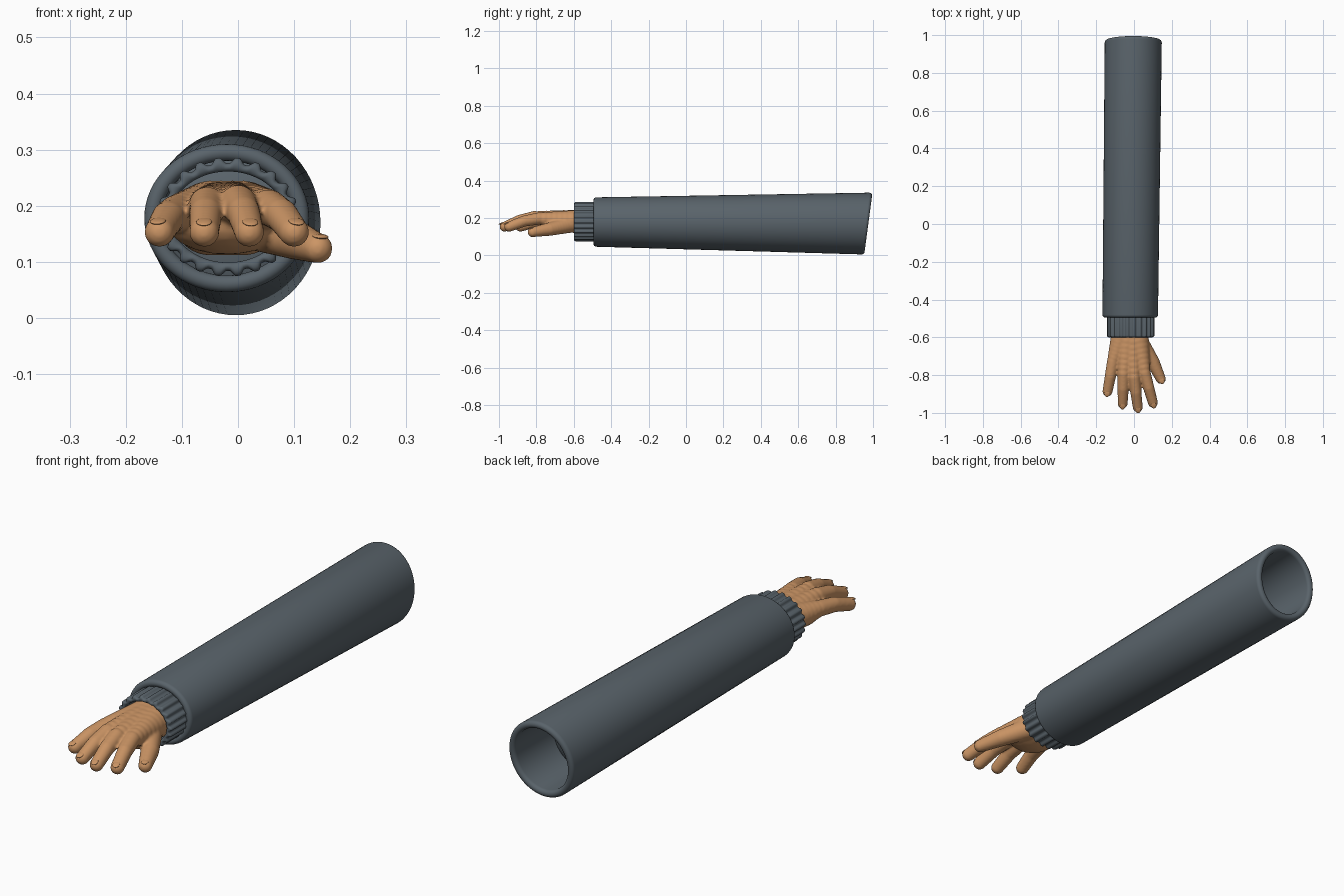
import bpy, bmesh, math
from mathutils import Vector, Matrix

default_cube = bpy.data.objects.get("Cube")
if default_cube:
    bpy.data.objects.remove(default_cube, do_unlink=True)


def material(name, red, green, blue):
    mat = bpy.data.materials.new(name)
    mat.use_nodes = True
    mat.diffuse_color = (red, green, blue, 1)
    shader = mat.node_tree.nodes["Principled BSDF"]
    shader.inputs["Base Color"].default_value = mat.diffuse_color
    return mat


def finish(bm, name, mat):
    """Turn a bmesh into a smooth shaded, active object."""
    bmesh.ops.recalc_face_normals(bm, faces=bm.faces)
    mesh = bpy.data.meshes.new(name)
    bm.to_mesh(mesh)
    bm.free()
    mesh.materials.append(mat)
    obj = bpy.data.objects.new(name, mesh)
    bpy.context.collection.objects.link(obj)
    bpy.ops.object.select_all(action="DESELECT")
    obj.select_set(True)
    bpy.context.view_layer.objects.active = obj
    bpy.ops.object.shade_smooth_by_angle(angle=math.radians(60))
    return obj


def ellipsoid(bm, centre, size, axes=Matrix.Identity(4)):
    place = Matrix.Translation(centre) @ axes @ Matrix.Diagonal((*size, 1))
    bmesh.ops.create_icosphere(bm, subdivisions=3, radius=1, matrix=place)


def tube(name, mat, front, back, wall, segments, lean=0, ribs=0, rib_depth=0):
    """Hollow oval tube with rounded rims; each end is centre, width, height."""
    bm = bmesh.new()
    rim_steps = 8
    rings = []
    for end, direction in ((front, -1), (back, 1)):
        centre, width, height = end
        slant = lean if direction > 0 else 0
        rim = []
        for step in range(rim_steps + 1):
            turn = math.pi * step / rim_steps
            depth = wall * (1 - math.cos(turn)) / 2
            push = direction * wall * math.sin(turn) / 2
            ring = []
            for k in range(segments):
                a = math.tau * k / segments
                wave = math.tanh(2.5 * math.cos(ribs * a))
                swell = rib_depth * wave * (1 - depth / wall) - depth
                offset = ((width + swell) * math.cos(a),
                          push + slant * math.sin(a),
                          (height + swell) * math.sin(a))
                ring.append(bm.verts.new(Vector(centre) + Vector(offset)))
            rim.append(ring)
        # The back rim runs from lining to outside, closing the wall section
        rings += rim if direction < 0 else rim[::-1]
    for i, ring in enumerate(rings):
        before = rings[i - 1]
        for k in range(segments):
            bm.faces.new((before[k - 1], before[k], ring[k], ring[k - 1]))
    finish(bm, name, mat)


def chain(bm, points, steps=8):
    """Overlapping balls along a path of x, y, z, radius points."""
    for p, q in zip(points, points[1:]):
        for step in range(steps + 1):
            ball = p.lerp(q, step / steps)
            ellipsoid(bm, ball.xyz, (ball.w, ball.w, ball.w))


knit = material("slate knit", 0.1, 0.125, 0.145)
skin = material("skin", 0.6, 0.3, 0.13)

# Sleeve
tube("sleeve", knit,
     front=((-0.02, -0.48, 0.178), 0.147, 0.132),
     back=((-0.004, 0.96, 0.17), 0.151, 0.165),
     wall=0.03, segments=64, lean=0.02)

# Lining that closes the sleeve deep inside
bm = bmesh.new()
ellipsoid(bm, (-0.005, 0.7, 0.17), (0.13, 0.05, 0.14))
finish(bm, "sleeve_lining", knit)

# Ribbed cuff
RIBS = 22
tube("ribbed_cuff", knit,
     front=((-0.018, -0.59, 0.18), 0.121, 0.101),
     back=((-0.018, -0.46, 0.18), 0.121, 0.101),
     wall=0.02, segments=RIBS * 8, ribs=RIBS, rib_depth=0.005)

# Digits run from wrist to fingertip, spread evenly from little to index
digits = {}
for i, name in enumerate(("little", "ring", "middle", "index")):
    u = i / 3
    reach = 0.2 * (u - 0.65) ** 2 - 0.97
    arch = 0.205 - 0.05 * (u - 0.6) ** 2
    wrist = Vector((0.06 * u - 0.05, -0.56, 0.178, 0.067))
    knuckle = Vector((0.165 * u - 0.11, reach + 0.16, arch, 0.033))
    tip = Vector((0.24 * u - 0.14, reach, 0.153, 0.027))
    middle = knuckle.lerp(tip, 0.5) + Vector((0, 0, 0.008, 0))
    digits[name] = [wrist, knuckle, middle, tip]
digits["thumb"] = [Vector((0.03, -0.62, 0.165, 0.045)),
                   Vector((0.1, -0.73, 0.14, 0.036)),
                   Vector((0.142, -0.82, 0.124, 0.027))]

# Hand: digits and palm pad fused into one skin
bm = bmesh.new()
for path in digits.values():
    chain(bm, path)
ellipsoid(bm, (-0.02, -0.68, 0.168), (0.105, 0.1, 0.055))
hand = finish(bm, "hand", skin)
fuse = hand.modifiers.new("fuse", "REMESH")
fuse.mode = "VOXEL"
fuse.voxel_size = 0.005
fuse.use_smooth_shade = True
soften = hand.modifiers.new("soften", "SMOOTH")
soften.iterations = 8
for modifier in ("fuse", "soften"):
    bpy.ops.object.modifier_apply(modifier=modifier)

# Nails: flattened ovals on the upper side of each fingertip
for name, path in digits.items():
    tip = path[-1]
    along = (tip - path[-2]).xyz.normalized()
    side = along.cross(Vector((0, 0, 1))).normalized()
    up = side.cross(along)
    axes = Matrix((side, along, up)).transposed().to_4x4()
    bm = bmesh.new()
    ellipsoid(bm, tip.xyz + along * 0.008 + up * (tip.w - 0.004),
              (0.014, 0.017, 0.004), axes)
    finish(bm, name + "_nail", skin)
